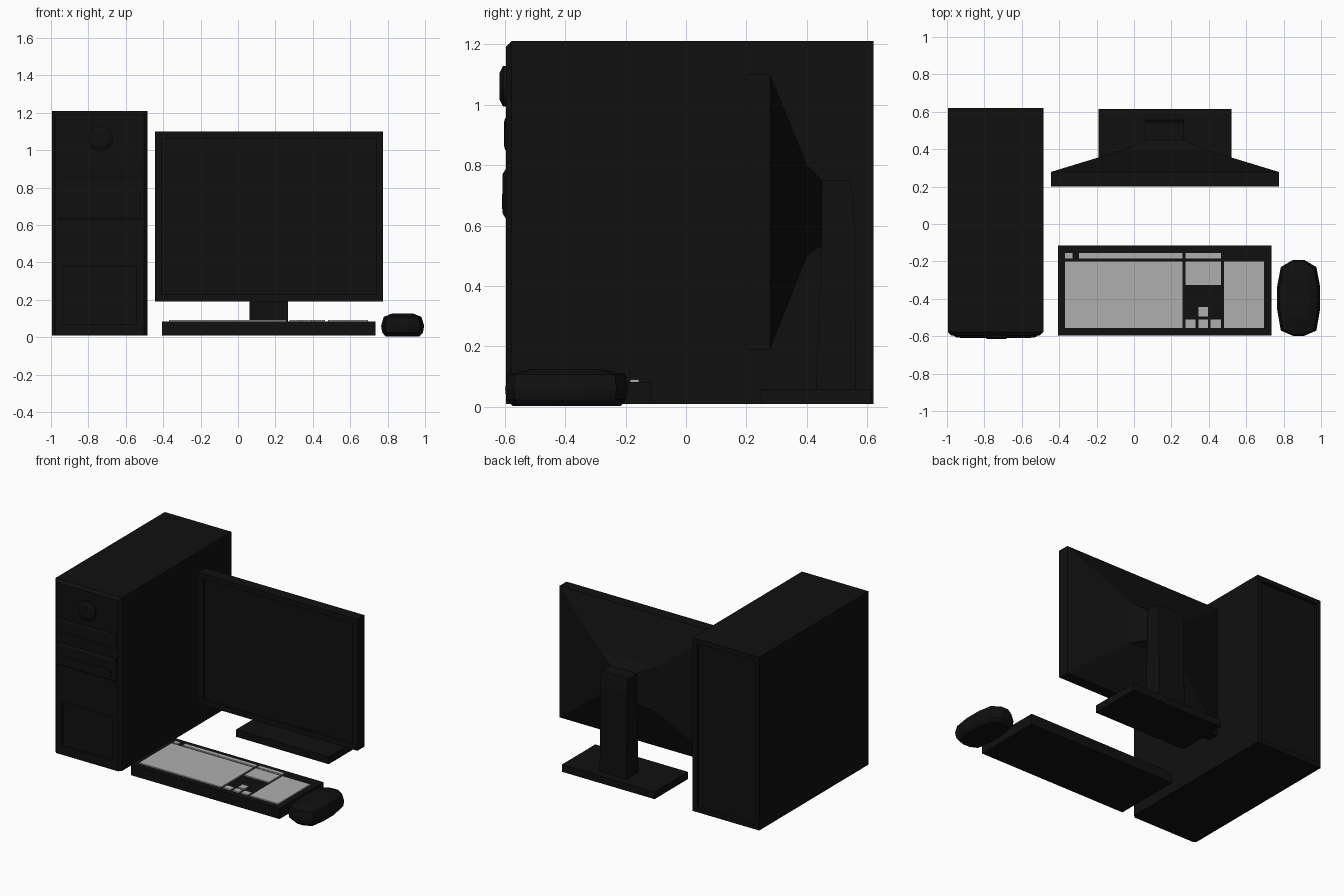
import bpy, bmesh, math
from mathutils import Vector

if "Cube" in bpy.data.objects:
    bpy.data.objects.remove(bpy.data.objects["Cube"])


def material(name, v):
    m = bpy.data.materials.new(name)
    m.diffuse_color = (v, v, v, 1)
    m.use_nodes = True
    m.node_tree.nodes["Principled BSDF"].inputs["Base Color"].default_value = m.diffuse_color
    return m


BLACK = material("black_plastic", 0.005)
GREY = material("key_grey", 0.43)


def loft(name, rings, mat=BLACK):
    """Closed solid through rings that all have the same number of points."""
    bm = bmesh.new()
    vs = [[bm.verts.new(p) for p in ring] for ring in rings]
    n = len(vs[0])
    for a, b in zip(vs, vs[1:]):
        for i in range(n):
            j = (i + 1) % n
            bm.faces.new((a[i], a[j], b[j], b[i]))
    bm.faces.new(vs[0])
    bm.faces.new(vs[-1])
    bmesh.ops.recalc_face_normals(bm, faces=bm.faces)
    me = bpy.data.meshes.new(name)
    bm.to_mesh(me)
    bm.free()
    ob = bpy.data.objects.new(name, me)
    me.materials.append(mat)
    bpy.context.collection.objects.link(ob)
    return ob


def rect_z(x0, x1, y0, y1, z):
    return [(x0, y0, z), (x1, y0, z), (x1, y1, z), (x0, y1, z)]


def rect_y(x0, x1, z0, z1, y):
    return [(x0, y, z0), (x1, y, z0), (x1, y, z1), (x0, y, z1)]


def box(name, x0, x1, y0, y1, z0, z1, mat=BLACK):
    return loft(name, [rect_z(x0, x1, y0, y1, z0), rect_z(x0, x1, y0, y1, z1)], mat)


def edit(ob, fn):
    bm = bmesh.new()
    bm.from_mesh(ob.data)
    fn(bm)
    bm.to_mesh(ob.data)
    bm.free()


def recess(ob, sign, margin, depth):
    """Sink a panel into the face pointing along sign * y."""
    def fn(bm):
        bm.normal_update()
        f = max((f for f in bm.faces if f.normal.y * sign > 0.99), key=lambda f: f.calc_area())
        bmesh.ops.inset_region(bm, faces=[f], thickness=margin)
        r = bmesh.ops.extrude_discrete_faces(bm, faces=[f])
        bmesh.ops.translate(bm, verts=r["faces"][0].verts[:], vec=Vector((0, -sign * depth, 0)))
    edit(ob, fn)


# Tower case with chamfered front and recessed back
tower = box("tower_case", -0.995, -0.485, -0.595, 0.62, 0.01, 1.21)


def chamfer(bm):
    front = [e for e in bm.edges if all(v.co.y < 0 for v in e.verts)
             and not all(v.co.z < 0.1 for v in e.verts)]
    bmesh.ops.bevel(bm, geom=front, offset=0.018, segments=1, affect='EDGES')


edit(tower, chamfer)
recess(tower, 1, 0.045, 0.02)

# Recessed lower front bay
cutter = box("bay_cutter", -0.935, -0.545, -0.7, -0.58, 0.07, 0.375)
cutter.hide_render = True
cutter.display_type = 'WIRE'
mod = tower.modifiers.new("lower_bay", 'BOOLEAN')
mod.operation = 'DIFFERENCE'
mod.object = cutter
bpy.context.view_layer.objects.active = tower
bpy.ops.object.modifier_apply(modifier=mod.name)
bpy.data.objects.remove(cutter)

# Drive covers, tray and power button on the tower front
for name, z0, z1, y in (("upper_drive_cover", 0.85, 0.955, -0.602),
                        ("lower_drive_cover", 0.625, 0.785, -0.606)):
    loft(name, [rect_y(-0.965, -0.515, z0, z1, -0.59),
                rect_y(-0.965, -0.515, z0, z1, -0.598),
                rect_y(-0.95, -0.53, z0 + 0.015, z1 - 0.015, y)])
box("drive_tray", -0.93, -0.55, -0.609, -0.6, 0.655, 0.705)


def disc(r, y, n=16):
    return [(-0.735 + r * math.cos(2 * math.pi * i / n), y,
             1.06 + r * math.sin(2 * math.pi * i / n)) for i in range(n)]


loft("power_button", [disc(0.067, -0.585), disc(0.067, -0.605), disc(0.045, -0.616)])

# Monitor: shallow box tapering to the mount at the back
CX = 0.165
monitor = loft("monitor_housing", [
    rect_y(CX - 0.61, CX + 0.61, 0.19, 1.10, 0.20),
    rect_y(CX - 0.61, CX + 0.61, 0.19, 1.10, 0.278),
    rect_y(CX - 0.21, CX + 0.21, 0.50, 0.80, 0.40),
    rect_y(CX - 0.10, CX + 0.10, 0.535, 0.75, 0.45)])
recess(monitor, -1, 0.052, 0.015)

# Monitor stand
loft("stand_neck", [rect_z(0.062, 0.268, y0, y1, z) for y0, y1, z in
                    ((0.43, 0.562, 0.05), (0.445, 0.558, 0.45),
                     (0.447, 0.556, 0.66), (0.45, 0.545, 0.75))])
box("stand_base", -0.19, 0.52, 0.25, 0.615, 0.01, 0.06)

# Keyboard body and raised key blocks
box("keyboard_body", -0.405, 0.735, -0.595, -0.115, 0.01, 0.083)
keys = {
    "main_keys": (-0.37, 0.26, -0.555, -0.2),
    "escape_key": (-0.37, -0.33, -0.185, -0.155),
    "function_keys": (-0.295, 0.26, -0.185, -0.155),
    "system_keys": (0.275, 0.465, -0.185, -0.155),
    "navigation_keys": (0.275, 0.465, -0.325, -0.2),
    "number_keys": (0.48, 0.695, -0.555, -0.2),
    "arrow_up": (0.345, 0.395, -0.495, -0.445),
    "arrow_left": (0.275, 0.33, -0.555, -0.51),
    "arrow_down": (0.345, 0.395, -0.555, -0.51),
    "arrow_right": (0.41, 0.465, -0.555, -0.51),
}
for name, r in keys.items():
    box(name, *r, 0.08, 0.091, GREY)

# Mouse: low-poly rings stacked upward
outline = [(0.03, -0.203), (0.095, -0.175), (0.115, -0.06), (0.115, 0.06),
           (0.095, 0.165), (0.03, 0.203)]
outline += [(-x, y) for x, y in reversed(outline)]
loft("mouse", [[(0.88 + x * sx, -0.395 + y * sy, z) for x, y in outline]
               for sx, sy, z in ((0.78, 0.88, 0.003), (0.95, 0.98, 0.025), (1, 1, 0.06),
                                 (0.88, 0.96, 0.108), (0.5, 0.55, 0.126))])
